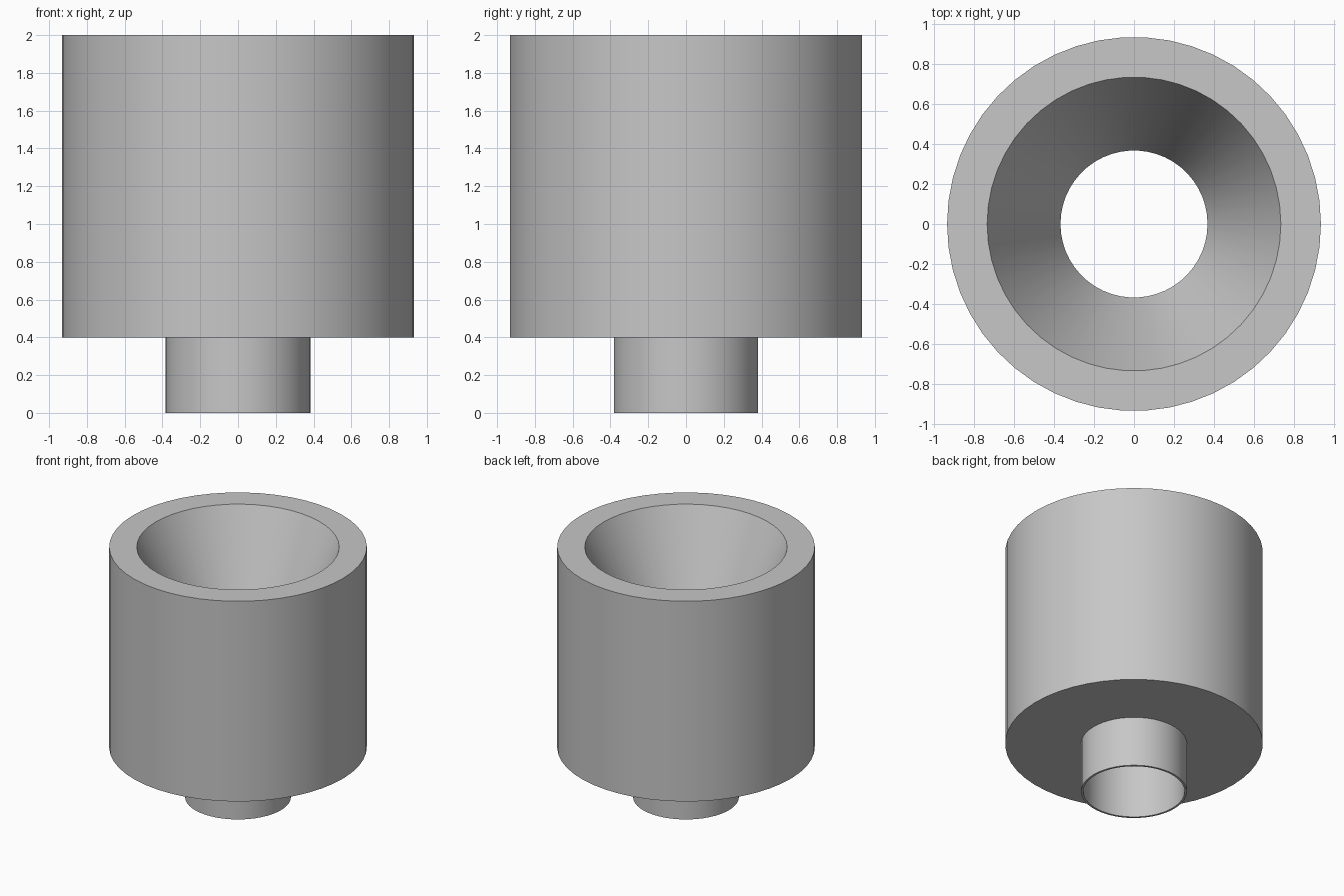
import bpy
import bmesh
from math import cos, sin, tau, radians

SIDES = 50

cube = bpy.data.objects.get("Cube")
if cube:
    bpy.data.objects.remove(cube, do_unlink=True)

# Single plain grey finish
grey = bpy.data.materials.new("plain_grey")
grey.use_nodes = True
colour = (0.57, 0.57, 0.57, 1.0)
grey.diffuse_color = colour
grey.node_tree.nodes["Principled BSDF"].inputs["Base Color"].default_value = colour


def lathe(name, profile):
    """Revolve a closed (radius, height) profile around z."""
    bm = bmesh.new()
    rings = [[bm.verts.new((r * cos(tau * i / SIDES), r * sin(tau * i / SIDES), z))
              for i in range(SIDES)] for r, z in profile]
    for a, b in zip(rings, rings[1:] + rings[:1]):
        for i in range(SIDES):
            j = (i + 1) % SIDES
            bm.faces.new((a[i], a[j], b[j], b[i]))
    bmesh.ops.recalc_face_normals(bm, faces=bm.faces)
    mesh = bpy.data.meshes.new(name)
    bm.to_mesh(mesh)
    bm.free()
    mesh.materials.append(grey)
    obj = bpy.data.objects.new(name, mesh)
    bpy.context.collection.objects.link(obj)
    return obj


# Wide cup with a tapered bowl above a straight bore and thin-walled spout
bore, stem, bowl, body = 0.367, 0.383, 0.733, 0.933
step, bowl_floor = 0.4, 1.2
cup = lathe("funnel_cup", [
    (bore, 0), (stem, 0), (stem, step), (body, step),
    (body, 2), (bowl, 2), (bore, bowl_floor),
])

# Smooth round walls, crisp rims
bpy.ops.object.select_all(action='DESELECT')
cup.select_set(True)
bpy.context.view_layer.objects.active = cup
bpy.ops.object.shade_smooth_by_angle(angle=radians(15))
